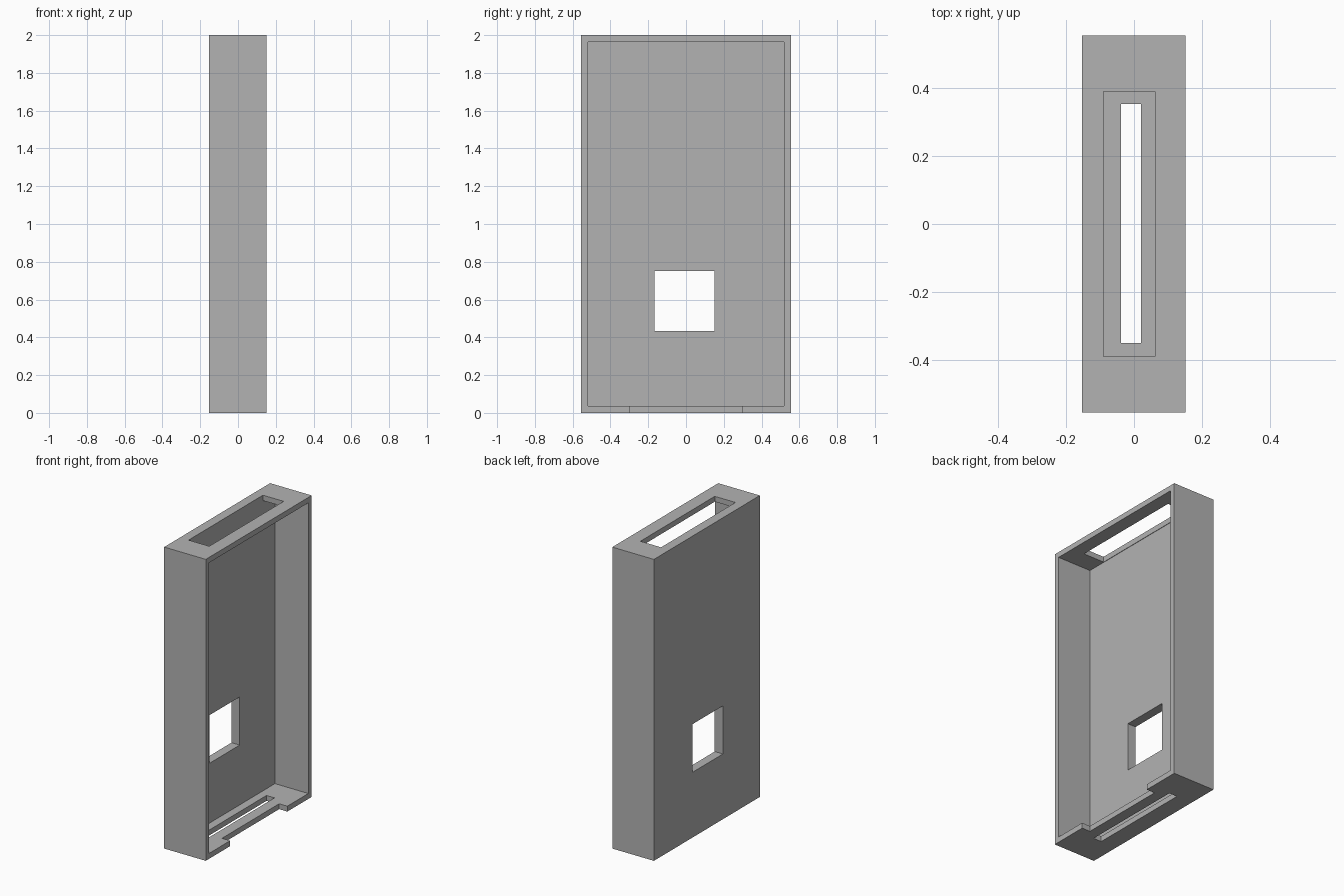
import bpy

if "Cube" in bpy.data.objects:
    bpy.data.objects.remove(bpy.data.objects["Cube"])

# one grey material
grey = bpy.data.materials.new("plain_grey")
grey.diffuse_color = (0.45, 0.45, 0.45, 1)
grey.use_nodes = True
grey.node_tree.nodes["Principled BSDF"].inputs["Base Color"].default_value = grey.diffuse_color


def box(name, x, y, z):
    """Box from (min, max) ranges on each axis."""
    bpy.ops.mesh.primitive_cube_add(size=1)
    ob = bpy.context.object
    ob.name = name
    for i, (a, b) in enumerate((x, y, z)):
        ob.location[i] = (a + b) / 2
        ob.scale[i] = b - a
    bpy.ops.object.transform_apply(location=True, rotation=False, scale=True)
    return ob


# outer case
case = box("phone_case_shell", (-0.153, 0.152), (-0.555, 0.555), (0, 2))
case.data.materials.append(grey)

# cut-outs: open cavity, back window, top opening, bottom slot, bottom edge notch
cutters = [
    box("cavity_cutter", (-0.093, 0.3), (-0.52, 0.52), (0.036, 1.964)),
    box("back_window_cutter", (-0.3, 0.0), (-0.168, 0.15), (0.433, 0.752)),
    box("top_opening_cutter", (-0.09, 0.062), (-0.39, 0.39), (1.9, 2.1)),
    box("bottom_slot_cutter", (-0.038, 0.021), (-0.35, 0.353), (-0.1, 0.1)),
    box("bottom_notch_cutter", (0.092, 0.3), (-0.3, 0.3), (-0.1, 0.1)),
]
for c in cutters:
    m = case.modifiers.new(c.name, "BOOLEAN")
    m.operation = "DIFFERENCE"
    m.solver = "EXACT"
    m.object = c
    bpy.context.view_layer.objects.active = case
    bpy.ops.object.modifier_apply(modifier=m.name)
    bpy.data.objects.remove(c, do_unlink=True)
